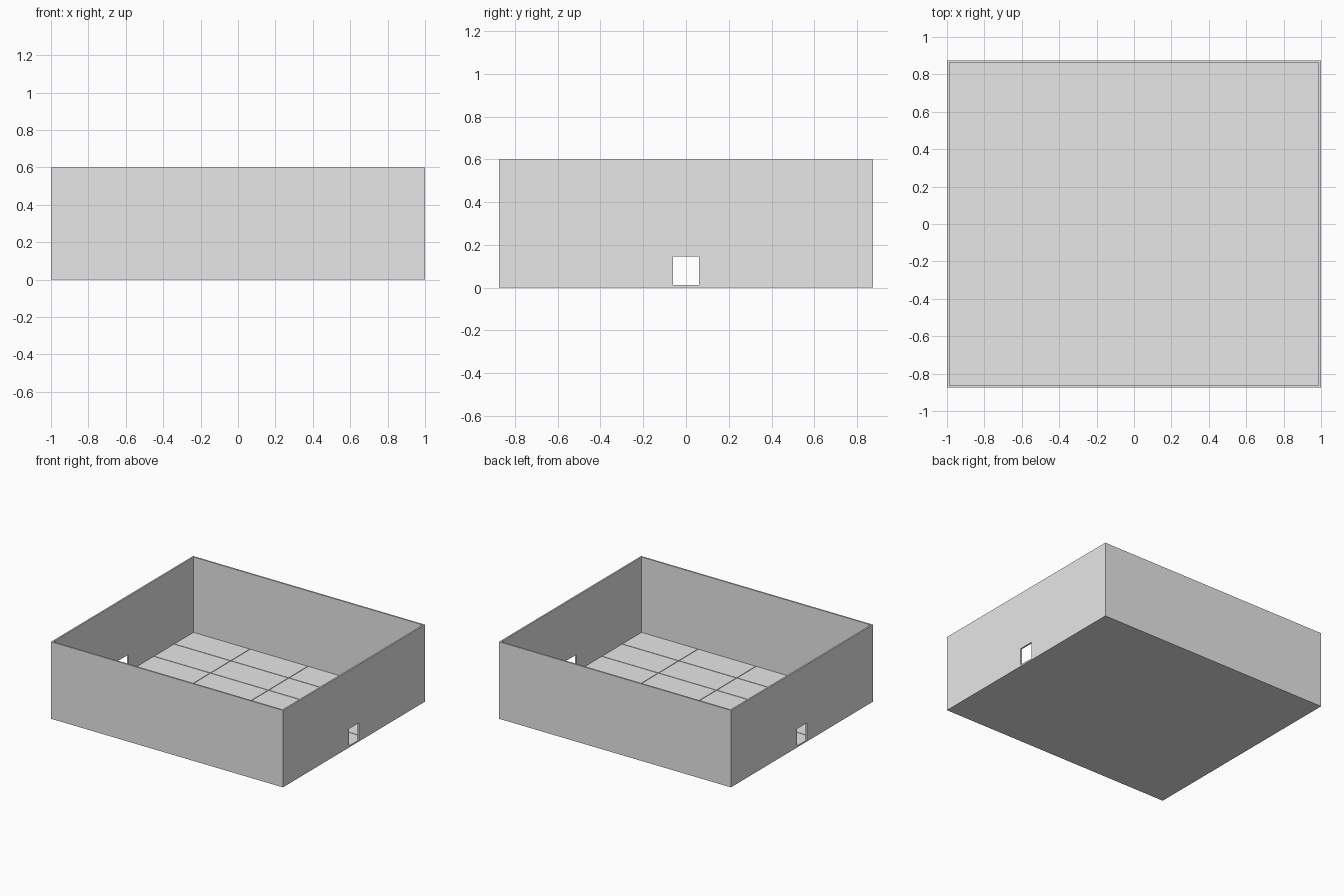
import bpy

LENGTH, WIDTH, HEIGHT = 2.0, 1.75, 0.6
WALL, SLAB, TILE, GAP = 0.0125, 0.0085, 0.004, 0.005
DOOR_WIDTH, DOOR_TOP = 0.12, 0.145
FLOOR = SLAB + TILE
COLUMNS, ROWS = 4, 7

cube = bpy.data.objects.get("Cube")
if cube:
    bpy.data.objects.remove(cube, do_unlink=True)

grey = bpy.data.materials.new("plain grey")
grey.use_nodes = True
colour = (0.8, 0.8, 0.8, 1)
grey.diffuse_color = colour
grey.node_tree.nodes["Principled BSDF"].inputs["Base Color"].default_value = colour


def box(name, low, high):
    """Axis-aligned box between two corners."""
    centre = [(a + b) / 2 for a, b in zip(low, high)]
    bpy.ops.mesh.primitive_cube_add(size=1, location=centre)
    ob = bpy.context.object
    ob.name = name
    ob.scale = [b - a for a, b in zip(low, high)]
    bpy.ops.object.transform_apply(location=True, rotation=False, scale=True)
    ob.data.materials.append(grey)
    return ob


def cut(target, cutter):
    """Subtract a box and discard the cutter."""
    cutter.hide_render = True
    mod = target.modifiers.new("cut", "BOOLEAN")
    mod.operation = "DIFFERENCE"
    mod.solver = "EXACT"
    mod.object = cutter
    bpy.context.view_layer.objects.active = target
    bpy.ops.object.modifier_apply(modifier=mod.name)
    bpy.data.objects.remove(cutter, do_unlink=True)


x, y = LENGTH / 2, WIDTH / 2
ix, iy = x - WALL, y - WALL

# Open-topped room: four walls and a solid base
room = box("room_walls", (-x, -y, 0), (x, y, HEIGHT))
cut(room, box("room_cutter", (-ix, -iy, SLAB), (ix, iy, HEIGHT + 1)))

# Facing doorways through both end walls
half = DOOR_WIDTH / 2
cut(room, box("door_cutter", (-x - 1, -half, FLOOR), (x + 1, half, DOOR_TOP)))

# Floor tiles separated by narrow grooves
step_x, step_y = LENGTH / COLUMNS, WIDTH / ROWS
for i in range(COLUMNS):
    for j in range(ROWS):
        x0, y0 = -x + i * step_x, -y + j * step_y
        low = (max(x0 + GAP / 2, -ix), max(y0 + GAP / 2, -iy), SLAB)
        high = (min(x0 + step_x - GAP / 2, ix), min(y0 + step_y - GAP / 2, iy), FLOOR)
        box(f"floor_tile_{i + 1}_{j + 1}", low, high)
